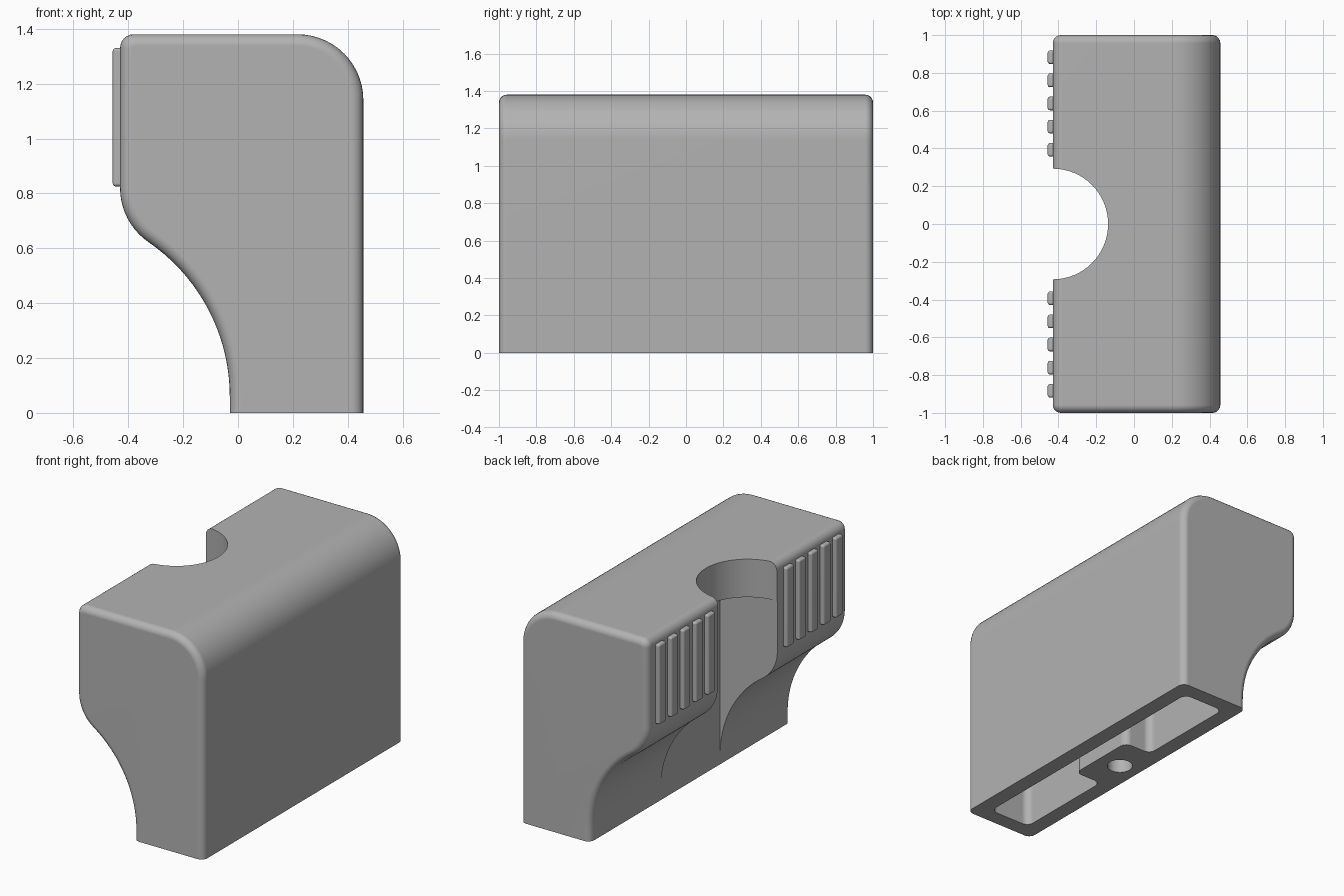
import bpy, bmesh
from math import cos, sin, radians
from mathutils import Vector

old = bpy.data.objects.get("Cube")
if old:
    bpy.data.objects.remove(old, do_unlink=True)

grey = bpy.data.materials.new("plain grey")
grey.use_nodes = True
GREY = (0.45, 0.45, 0.45, 1)
grey.diffuse_color = GREY
grey.node_tree.nodes["Principled BSDF"].inputs["Base Color"].default_value = GREY


def arc(cx, cy, r, start, end, steps):
    """Points along an arc, angles in degrees."""
    angles = [radians(start + (end - start) * i / steps) for i in range(steps + 1)]
    return [(cx + r * cos(a), cy + r * sin(a)) for a in angles]


def prism(name, points, axis, lo, hi, bevel=0, pick=None, segments=5):
    """Extrude a closed profile along y or z and round the picked edges."""
    bm = bmesh.new()
    place = (lambda p: (p[0], lo, p[1])) if axis == "y" else (lambda p: (p[0], p[1], lo))
    face = bm.faces.new([bm.verts.new(place(p)) for p in points])
    grown = bmesh.ops.extrude_face_region(bm, geom=[face])["geom"]
    shift = Vector((0, hi - lo, 0)) if axis == "y" else Vector((0, 0, hi - lo))
    bmesh.ops.translate(bm, verts=[g for g in grown if isinstance(g, bmesh.types.BMVert)], vec=shift)
    bmesh.ops.recalc_face_normals(bm, faces=bm.faces)
    if bevel:
        edges = [e for e in bm.edges if pick(*(v.co for v in e.verts))]
        bmesh.ops.bevel(bm, geom=edges, offset=bevel, segments=segments,
                        profile=0.5, affect="EDGES", clamp_overlap=True)
    mesh = bpy.data.meshes.new(name)
    bm.to_mesh(mesh)
    bm.free()
    mesh.materials.append(grey)
    obj = bpy.data.objects.new(name, mesh)
    bpy.context.collection.objects.link(obj)
    return obj


def rect(x0, x1, y0, y1):
    return [(x0, y0), (x1, y0), (x1, y1), (x0, y1)]


def activate(obj):
    bpy.ops.object.select_all(action="DESELECT")
    obj.select_set(True)
    bpy.context.view_layer.objects.active = obj


def cut(obj, cutter):
    mod = obj.modifiers.new("cut", "BOOLEAN")
    mod.operation, mod.solver, mod.object = "DIFFERENCE", "EXACT", cutter
    activate(obj)
    bpy.ops.object.modifier_apply(modifier=mod.name)
    bpy.data.objects.remove(cutter, do_unlink=True)


def smooth(obj):
    activate(obj)
    bpy.ops.object.shade_smooth_by_angle(angle=radians(32))
    mod = obj.modifiers.new("flat normals", "WEIGHTED_NORMAL")
    mod.keep_sharp = True


# Housing: side profile with rounded top and an S-shaped underside
BACK, FRONT, TOP = -0.43, 0.457, 1.38
profile = [(-0.03, 0), (FRONT, 0)]
profile += arc(FRONT - 0.24, TOP - 0.24, 0.24, 0, 90, 14)
profile += arc(BACK + 0.05, TOP - 0.05, 0.05, 90, 180, 6)
profile += arc(BACK + 0.24, 0.82, 0.24, 180, 235.5, 10)
profile += arc(-0.712, 0.06, 0.682, 55.5, 0, 18)[1:]


def end_edge(a, b):
    return abs(a.y) > 0.99 and abs(a.y - b.y) < 0.01 and max(a.z, b.z) > 0.001


housing = prism("housing", profile, "y", -1, 1, 0.042, end_edge)

# Round notch through the top, opening into a square recess below it
cut(housing, prism("notch_cutter", arc(BACK, 0, 0.293, 0, 360, 64)[:-1], "z", 1.0, 1.5))
cut(housing, prism("recess_cutter", rect(-0.6, -0.0305, -0.298, 0.298), "z", 0.01, 1.14))


# Hollow underside wrapped around a central boss
def upright(a, b):
    return abs(a.z - b.z) > 0.1


half = [(0.26, 0.23), (0.07, 0.23), (0.07, 0.9), (0.357, 0.9)]
hollow = half + [(x, -y) for x, y in reversed(half)]
cut(housing, prism("hollow_cutter", hollow, "z", -0.1, 1.27, 0.045, upright))

# Screw hole in the boss
cut(housing, prism("hole_cutter", arc(0.11, 0, 0.075, 0, 360, 32)[:-1], "z", -0.1, 0.6))
smooth(housing)

# Grip ribs, five on each side of the notch
for side, label in ((1, "back"), (-1, "front")):
    for i in range(5):
        y = side * (0.393 + 0.1225 * i)
        rib = prism(f"{label}_grip_rib_{i + 1}", rect(-0.457, -0.42, y - 0.036, y + 0.036), "z",
                    0.825, 1.33, 0.012, lambda a, b: min(a.x, b.x) < -0.45, 3)
        smooth(rib)
